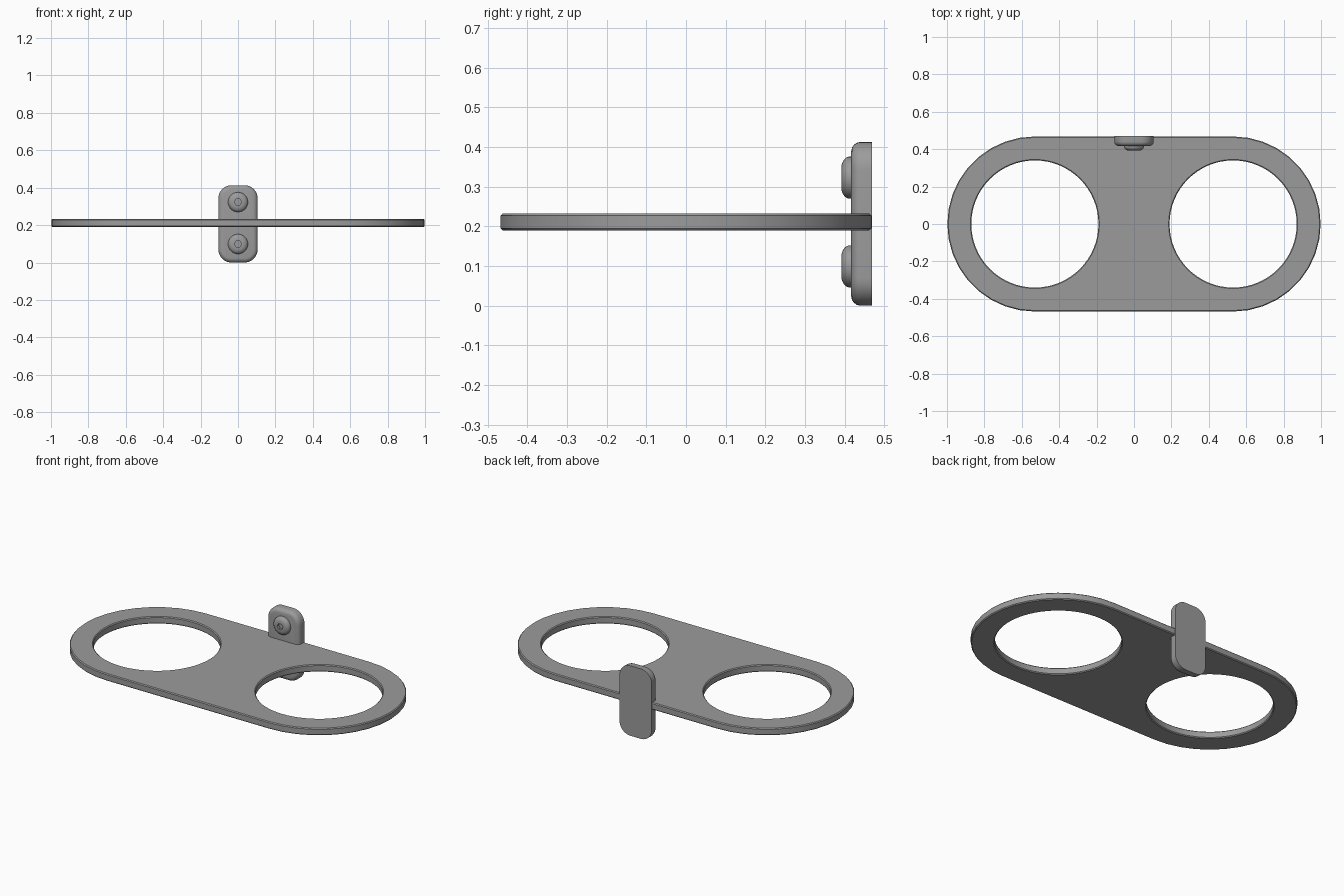
import bpy
import bmesh
from math import cos, sin, pi, radians

if "Cube" in bpy.data.objects:
    bpy.data.objects.remove(bpy.data.objects["Cube"], do_unlink=True)

grey = bpy.data.materials.new("satin grey")
grey.use_nodes = True
COLOUR = (0.33, 0.33, 0.33, 1)
grey.diffuse_color = COLOUR
grey.node_tree.nodes["Principled BSDF"].inputs["Base Color"].default_value = COLOUR


def finish(bm, name):
    """Turn a bmesh into a smooth-shaded object with sharp edges kept."""
    bmesh.ops.recalc_face_normals(bm, faces=bm.faces)
    mesh = bpy.data.meshes.new(name)
    bm.to_mesh(mesh)
    bm.free()
    mesh.materials.append(grey)
    mesh.shade_smooth()
    mesh.set_sharp_from_angle(angle=radians(32))
    obj = bpy.data.objects.new(name, mesh)
    bpy.context.collection.objects.link(obj)
    return obj


def rounded_rect(hx, hy, r, steps, cx=0):
    """Outline of a rectangle with corner radius r, centred on cx."""
    pts = []
    for q, (sx, sy) in enumerate(((1, 1), (-1, 1), (-1, -1), (1, -1))):
        for i in range(steps + 1):
            a = (q + i / steps) * pi / 2
            pts.append((cx + sx * (hx - r) + r * cos(a), sy * (hy - r) + r * sin(a)))
    return pts


def circle(r, n, cx=0):
    return [(cx + r * cos(2 * pi * i / n), r * sin(2 * pi * i / n)) for i in range(n)]


def hexagon(r, n):
    """Hexagon sampled at n angles so it can be lofted to a circle."""
    pts = []
    for i in range(n):
        a = 2 * pi * i / n
        k = r * cos(pi / 6) / cos((a % (pi / 3)) - pi / 6)
        pts.append((k * cos(a), k * sin(a)))
    return pts


def loft(rings, name, z):
    """Skin a list of (outline, y) rings and cap both ends."""
    bm = bmesh.new()
    loops = [[bm.verts.new((u, y, z + v)) for u, v in pts] for pts, y in rings]
    for a, b in zip(loops, loops[1:]):
        for i in range(len(a)):
            j = (i + 1) % len(a)
            bm.faces.new((a[i], a[j], b[j], b[i]))
    bm.faces.new(loops[0])
    bm.faces.new(loops[-1])
    return finish(bm, name)


# Holder plate: long rounded outline with two round openings
HALF_W, CENTRE, HOLE = 0.468, 0.53, 0.34
Z0, Z1 = 0.19, 0.232
bm = bmesh.new()
outer = [(CENTRE + HALF_W * cos(a), HALF_W * sin(a))
         for a in (-pi / 2 + pi * i / 18 for i in range(19))]
outer += [(-x, -y) for x, y in outer]
edges = []
for pts in (outer, circle(HOLE, 64, CENTRE), circle(HOLE, 64, -CENTRE)):
    vs = [bm.verts.new((x, y, Z0)) for x, y in pts]
    edges += [bm.edges.new((vs[i - 1], vs[i])) for i in range(len(vs))]
bmesh.ops.triangle_fill(bm, edges=edges, use_beauty=True, normal=(0, 0, 1))
top = bmesh.ops.extrude_face_region(bm, geom=bm.faces[:], use_keep_orig=True)
bmesh.ops.translate(bm, vec=(0, 0, Z1 - Z0),
                    verts=[g for g in top["geom"] if isinstance(g, bmesh.types.BMVert)])
bmesh.ops.recalc_face_normals(bm, faces=bm.faces)
rims = [e for e in bm.edges if len(e.link_faces) == 2 and e.calc_face_angle() > radians(60)]
bmesh.ops.bevel(bm, geom=rims, offset=0.005, segments=1, affect='EDGES')
finish(bm, "holder_plate")

# Wall bracket: upright rounded block, flat at the back, softened at the front
MID = 0.2065
rings = [(rounded_rect(0.105 - d, MID - d, 0.07 - d, 8), y)
         for d, y in ((0, 0.47), (0, 0.439), (0.002, 0.431), (0.007, 0.424),
                      (0.014, 0.419), (0.023, 0.417))]
loft(rings, "wall_bracket", MID)

# Domed screws with a hexagonal socket
N = 36
dome = ((0.053, 0.425), (0.053, 0.411), (0.051, 0.405), (0.046, 0.399),
        (0.039, 0.395), (0.030, 0.392))
for label, z in (("lower", 0.099), ("upper", 0.323)):
    rings = [(circle(r, N), y) for r, y in dome]
    rings += [(hexagon(0.019, N), 0.392), (hexagon(0.019, N), 0.408)]
    loft(rings, label + "_screw", z)
